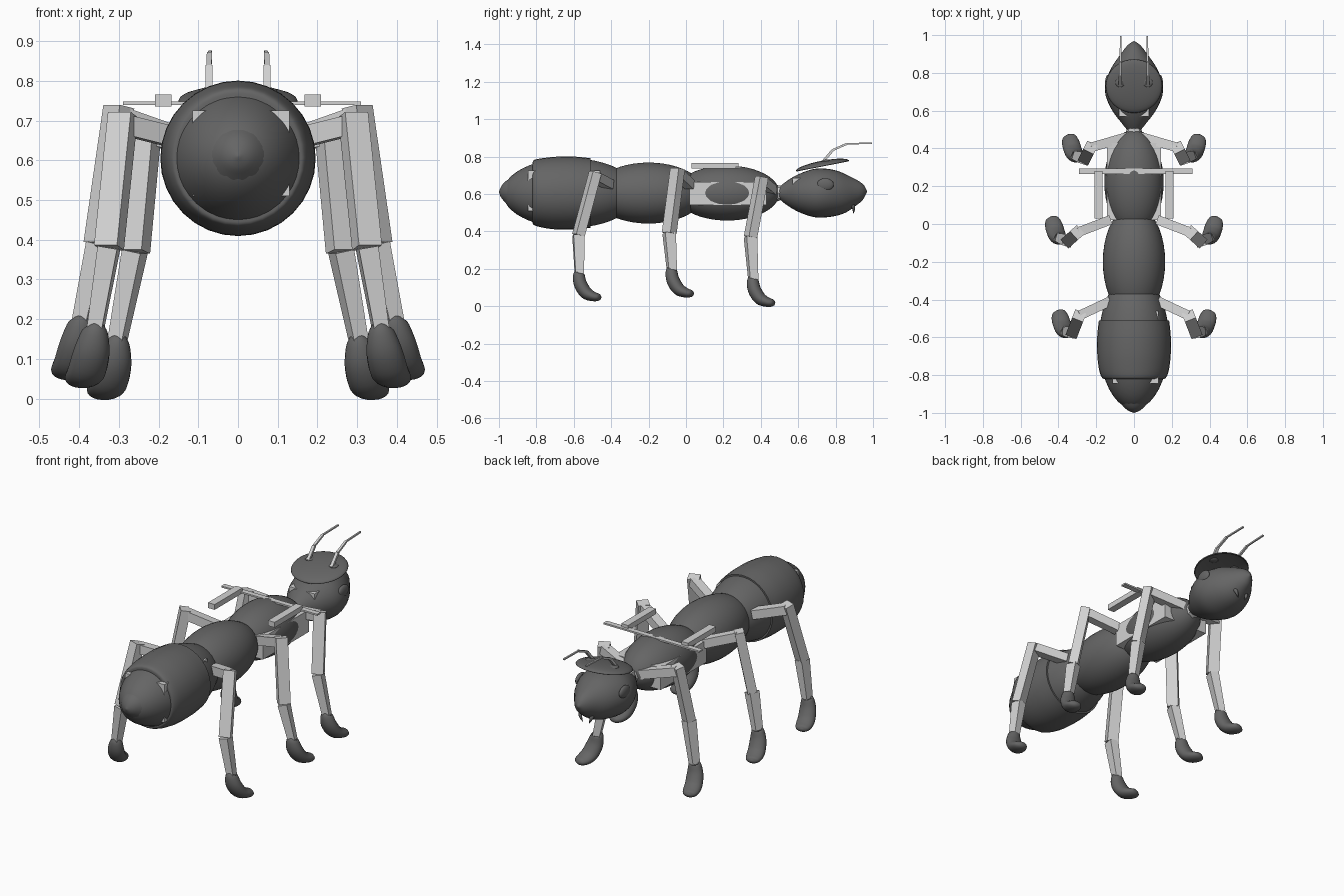
import bpy, bmesh, math
from mathutils import Vector, Matrix

cube = bpy.data.objects.get("Cube")
if cube:
    bpy.data.objects.remove(cube, do_unlink=True)


def material(name, value):
    m = bpy.data.materials.new(name)
    m.use_nodes = True
    m.diffuse_color = (value, value, value, 1)
    m.node_tree.nodes["Principled BSDF"].inputs["Base Color"].default_value = m.diffuse_color
    return m


DARK = material("dark grey", 0.13)
LIGHT = material("light grey", 0.65)


def finish(name, bm, mat, smooth=False):
    bmesh.ops.recalc_face_normals(bm, faces=bm.faces)
    mesh = bpy.data.meshes.new(name)
    bm.to_mesh(mesh)
    bm.free()
    mesh.materials.append(mat)
    ob = bpy.data.objects.new(name, mesh)
    bpy.context.collection.objects.link(ob)
    if smooth:
        bpy.ops.object.select_all(action='DESELECT')
        ob.select_set(True)
        bpy.context.view_layer.objects.active = ob
        bpy.ops.object.shade_smooth_by_angle(angle=math.radians(40))
    return ob


def ellipsoid(name, centre, radii, mat=DARK):
    bm = bmesh.new()
    bmesh.ops.create_uvsphere(bm, u_segments=40, v_segments=24, radius=1)
    bmesh.ops.transform(bm, verts=bm.verts, matrix=Matrix.Translation(centre) @ Matrix.Diagonal((*radii, 1)))
    return finish(name, bm, mat, True)


def box(name, low, high, mat=LIGHT):
    low, high = Vector(low), Vector(high)
    bm = bmesh.new()
    bmesh.ops.create_cube(bm, size=1)
    bmesh.ops.transform(bm, verts=bm.verts,
                        matrix=Matrix.Translation((low + high) / 2) @ Matrix.Diagonal((*(high - low), 1)))
    return finish(name, bm, mat)


def beam(name, start, end, width, depth, taper=1.0, mat=LIGHT):
    """Square bar running from one joint to the next."""
    start, end = Vector(start), Vector(end)
    axis = end - start
    bm = bmesh.new()
    bmesh.ops.create_cube(bm, size=1)
    for v in bm.verts:
        k = taper if v.co.z > 0 else 1
        v.co = Vector((v.co.x * width * k, v.co.y * depth * k, v.co.z * axis.length))
    turn = axis.to_track_quat('Z', 'Y').to_matrix().to_4x4()
    bmesh.ops.transform(bm, verts=bm.verts, matrix=Matrix.Translation((start + end) / 2) @ turn)
    return finish(name, bm, mat)


def loft(name, rows, mat=DARK, sides=32, steps=4):
    """Smooth tube through rows of (x, y, z, half width, half height)."""
    rows = [Vector(r) for r in rows]
    path = []
    for i in range(len(rows) - 1):
        b, c = rows[i], rows[i + 1]
        a, d = rows[max(i - 1, 0)], rows[min(i + 2, len(rows) - 1)]
        for s in range(steps):
            t = s / steps
            path.append(b + (c - a) * t / 2 + (a * 2 - b * 5 + c * 4 - d) * t * t / 2
                        + (b * 3 - a - c * 3 + d) * t ** 3 / 2)
    path.append(rows[-1])
    bm = bmesh.new()
    rings = []
    for i, p in enumerate(path):
        tangent = Vector(path[min(i + 1, len(path) - 1)][:3]) - Vector(path[max(i - 1, 0)][:3])
        tangent.normalize()
        side = Vector((1, 0, 0))
        side = (side - tangent * side.dot(tangent)).normalized()
        up = side.cross(tangent)
        turns = [math.tau * k / sides for k in range(sides)]
        rings.append([bm.verts.new(Vector(p[:3]) + side * math.cos(q) * p[3] + up * math.sin(q) * p[4])
                      for q in turns])
    for r, s in zip(rings, rings[1:]):
        for k in range(sides):
            bm.faces.new((r[k], r[k - 1], s[k - 1], s[k]))
    bm.faces.new(rings[0])
    bm.faces.new(rings[-1])
    return finish(name, bm, mat, True)


def along_y(profile):
    return [(0, y, z, w, h) for y, z, w, h in profile]


# Body segments
ellipsoid("front_thorax", (0, 0.22, 0.605), (0.157, 0.28, 0.147))
ellipsoid("rear_thorax", (0, -0.2, 0.605), (0.165, 0.3, 0.163))
ellipsoid("abdomen", (0, -0.62, 0.605), (0.186, 0.36, 0.186))
loft("abdomen_tail", along_y([
    (-0.7, 0.605, 0.17, 0.17), (-0.8, 0.605, 0.152, 0.152), (-0.88, 0.605, 0.118, 0.118),
    (-0.95, 0.61, 0.07, 0.07), (-0.985, 0.61, 0.035, 0.035), (-1, 0.61, 0.002, 0.002)]))
loft("abdomen_shell", along_y([
    (-0.51, 0.605, 0.186, 0.186), (-0.6, 0.605, 0.195, 0.195), (-0.7, 0.605, 0.194, 0.194),
    (-0.78, 0.607, 0.183, 0.183), (-0.815, 0.607, 0.168, 0.172), (-0.82, 0.607, 0.155, 0.155)]))

# Pale blocks breaking through the segments
box("abdomen_core", (-0.115, -0.845, 0.51), (0.13, -0.46, 0.725))
box("thorax_core", (-0.142, 0.02, 0.54), (0.142, 0.43, 0.665))
loft("neck", along_y([(0.36, 0.6, 0.12, 0.08), (0.46, 0.6, 0.05, 0.05),
                      (0.52, 0.61, 0.035, 0.035), (0.6, 0.62, 0.06, 0.06)]), LIGHT, 8, 1)
box("head_core", (-0.08, 0.57, 0.57), (0.08, 0.7, 0.685))

# Head
loft("head", along_y([
    (0.49, 0.605, 0.03, 0.025), (0.54, 0.605, 0.07, 0.065), (0.6, 0.605, 0.115, 0.1),
    (0.68, 0.605, 0.15, 0.128), (0.75, 0.605, 0.15, 0.13), (0.83, 0.605, 0.118, 0.113),
    (0.9, 0.61, 0.07, 0.075), (0.945, 0.613, 0.035, 0.042), (0.968, 0.613, 0.003, 0.003)]))

# Shallow hollow cap on the head
bm = bmesh.new()
bmesh.ops.create_uvsphere(bm, u_segments=40, v_segments=16, radius=1)
bmesh.ops.delete(bm, geom=[v for v in bm.verts if v.co.z < -0.01], context='VERTS')
bmesh.ops.transform(bm, verts=bm.verts, matrix=Matrix.Translation((0, 0.73, 0.75))
                    @ Matrix.Rotation(math.radians(11), 4, 'X') @ Matrix.Diagonal((0.15, 0.145, 0.028, 1)))
cap = finish("head_cap", bm, DARK, True)
cap.modifiers.new("thickness", 'SOLIDIFY').thickness = 0.006

# Joints of each leg: hip, knee, shin, ankle
legs = {
    "front": [(0.04, 0.46, 0.62), (0.23, 0.405, 0.665), (0.26, 0.345, 0.37), (0.305, 0.36, 0.14)],
    "middle": [(0.13, 0.02, 0.65), (0.3, -0.045, 0.71), (0.35, -0.09, 0.39), (0.395, -0.075, 0.19)],
    "rear": [(0.13, -0.41, 0.65), (0.29, -0.485, 0.69), (0.325, -0.575, 0.38), (0.36, -0.57, 0.17)],
}
# Foot curve as offsets from the ankle, with half width and half thickness
foot = [(0, 0, 0.01, 0.018, 0.018), (0, -0.003, 0, 0.032, 0.03), (0.008, 0.005, -0.05, 0.045, 0.035),
        (0.02, 0.035, -0.098, 0.048, 0.034), (0.032, 0.075, -0.118, 0.045, 0.026),
        (0.04, 0.105, -0.122, 0.032, 0.018), (0.043, 0.115, -0.122, 0.006, 0.004)]

for side, s in (("left", 1), ("right", -1)):
    def flip(p):
        return (p[0] * s, *p[1:])

    for pos, joints in legs.items():
        hip, knee, shin, ankle = [flip(j) for j in joints]
        beam(f"{side}_{pos}_hip", hip, knee, 0.05, 0.05)
        beam(f"{side}_{pos}_upper_leg", Vector(knee) + Vector((0, 0, 0.025)), shin, 0.062, 0.05)
        beam(f"{side}_{pos}_lower_leg", shin, ankle, 0.06, 0.05, 0.75)
        loft(f"{side}_{pos}_foot", [flip((*(a + b for a, b in zip(joints[3], f)), *f[3:])) for f in foot],
             sides=20)

    # Eyes, mandibles and antennae
    ellipsoid(f"{side}_eye", (0.137 * s, 0.745, 0.65), (0.016, 0.045, 0.034))
    loft(f"{side}_mandible", [flip(r) for r in [
        (0.035, 0.87, 0.56, 0.014, 0.014), (0.035, 0.895, 0.53, 0.01, 0.01), (0.02, 0.895, 0.495, 0.001, 0.001)]],
        sides=10)
    ellipsoid(f"{side}_antenna_socket", (0.073 * s, 0.75, 0.774), (0.026, 0.026, 0.01))
    feeler = [(0.073, 0.73, 0.77), (0.073, 0.785, 0.835), (0.072, 0.86, 0.868), (0.07, 0.995, 0.872)]
    for i, (a, b) in enumerate(zip(feeler, feeler[1:])):
        beam(f"{side}_antenna_{i + 1}", flip(a), flip(b), 0.017 - i * 0.004, 0.014 - i * 0.003)

    # Side rail above the thorax
    x = 0.188 * s
    box(f"{side}_rail", (x - 0.021, 0.03, 0.735), (x + 0.021, 0.28, 0.765))

# Crossbar resting on the rails
box("crossbar", (-0.29, 0.265, 0.739), (0.31, 0.295, 0.748))
